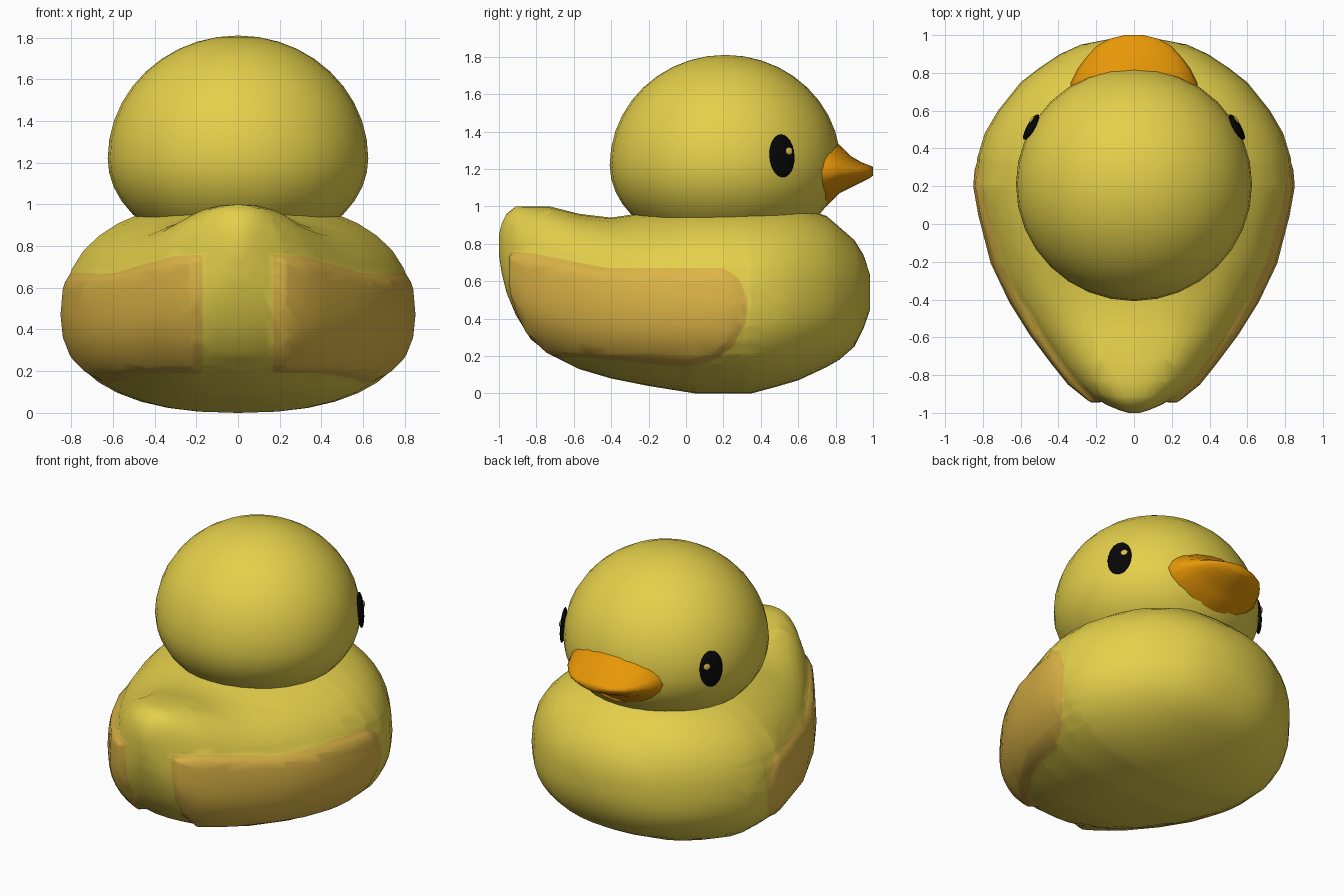
import bpy, bmesh, math
from mathutils import Vector
from mathutils.geometry import intersect_point_line

cube = bpy.data.objects.get("Cube")
if cube:
    bpy.data.objects.remove(cube, do_unlink=True)


def material(name, r, g, b):
    m = bpy.data.materials.new(name)
    m.use_nodes = True
    m.diffuse_color = (r, g, b, 1)
    bsdf = m.node_tree.nodes["Principled BSDF"]
    bsdf.inputs["Base Color"].default_value = (r, g, b, 1)
    bsdf.inputs["Roughness"].default_value = 0.6
    return m


YELLOW = material("duck yellow", .78, .63, .07)
TAN = material("wing tan", .72, .46, .062)
ORANGE = material("beak orange", .80, .31, .002)
BLACK = material("eye black", .002, .002, .002)
GLINT = material("eye glint", .75, .50, .08)


def finish(bm, name, *mats):
    """Turn a bmesh into a smooth shaded object."""
    bmesh.ops.recalc_face_normals(bm, faces=bm.faces)
    for f in bm.faces:
        f.smooth = True
    mesh = bpy.data.meshes.new(name)
    bm.to_mesh(mesh)
    bm.free()
    for m in mats:
        mesh.materials.append(m)
    obj = bpy.data.objects.new(name, mesh)
    bpy.context.collection.objects.link(obj)
    return obj


def loft(stations, power, sides):
    """Skin superellipse sections along y: (y, half width, bottom, middle, top)."""
    bm = bmesh.new()
    rings = []
    for y, w, low, mid, top in stations:
        ring = []
        for i in range(sides):
            a = math.tau * i / sides
            c, s = math.cos(a), math.sin(a)
            x = w * math.copysign(abs(c) ** (2 / power), c)
            h = (top - mid) if s > 0 else (mid - low)
            z = mid + h * math.copysign(abs(s) ** (2 / power), s)
            ring.append(bm.verts.new((x, y, z)))
        rings.append(ring)
    for a, b in zip(rings, rings[1:]):
        for i in range(sides):
            j = (i + 1) % sides
            bm.faces.new((a[i], a[j], b[j], b[i]))
    bm.faces.new(rings[0])
    bm.faces.new(rings[-1])
    bmesh.ops.recalc_face_normals(bm, faces=bm.faces)
    return bm


# Body with raised tail, tail end first
body = loft([
    (-1, .03, .74, .79, .85), (-.985, .08, .64, .77, .91),
    (-.96, .14, .54, .7, .96), (-.91, .23, .42, .62, 1),
    (-.83, .33, .29, .56, 1), (-.73, .41, .21, .52, 1),
    (-.57, .53, .13, .5, .96), (-.4, .64, .08, .48, .94),
    (-.2, .74, .04, .47, .97), (.05, .81, 0, .47, 1.01),
    (.2, .84, 0, .47, 1.02), (.35, .83, 0, .47, 1.02),
    (.48, .79, .035, .475, 1.01),
    (.6, .72, .07, .48, 1), (.75, .6, .14, .49, .95),
    (.82, .51, .18, .5, .89), (.9, .39, .25, .51, .82),
    (.95, .28, .35, .53, .74), (.985, .1, .45, .55, .63)], 2.35, 36)

# Wing outline seen from the side (y, z)
WING = [Vector((0, y, z)) for y, z in [
    (-1.1, .77), (-.82, .75), (-.42, .67), (.2, .67), (.28, .62), (.33, .5),
    (.32, .38), (.25, .25), (.13, .17), (0, .14), (-.5, .19), (-1.1, .2)]]
EDGES = list(zip(WING, WING[1:] + WING[:1]))
INNER, RIM = .17, .04


def in_wing(p):
    inside = False
    for a, b in EDGES:
        if (a.z > p.z) != (b.z > p.z):
            if p.y < a.y + (p.z - a.z) * (b.y - a.y) / (b.z - a.z):
                inside = not inside
    return inside and abs(p.x) > INNER


def wing_swell(p):
    """How far the wing stands out: nothing at its border, most at the rear."""
    flat = Vector((0, p.y, p.z))
    depth = abs(p.x) - INNER
    for a, b in EDGES:
        q, t = intersect_point_line(flat, a, b)
        q = a.lerp(b, min(max(t, 0), 1))
        depth = min(depth, (flat - q).length)
    rear = min(1, max(0, (.35 - p.y) / .9))
    return (.008 + .02 * rear) * min(1, depth / RIM)


def cut(point, normal):
    faces = [f for f in body.faces if f.calc_center_median().y < .4]
    geom = {e for f in faces for e in (*f.verts, *f.edges)}
    bmesh.ops.bisect_plane(body, geom=list(geom) + faces, dist=.002,
                           plane_co=point, plane_no=normal)


# Cut the wing borders and rims, colour the wings and swell them
for a, b in EDGES:
    n = (b - a).cross(Vector((1, 0, 0))).normalized()
    cut(a, n)
    cut(a + n * RIM, n)
for x in (INNER, INNER + RIM):
    cut((x, 0, 0), (1, 0, 0))
    cut((-x, 0, 0), (1, 0, 0))
for f in body.faces:
    f.material_index = int(in_wing(f.calc_center_median()))
body.normal_update()
moves = [(v, v.normal * wing_swell(v.co)) for v in body.verts if in_wing(v.co)]
for v, d in moves:
    v.co += d
finish(body, "body", YELLOW, TAN)


def ball(name, mat, radii, sides, rings):
    bm = bmesh.new()
    bmesh.ops.create_uvsphere(bm, u_segments=sides, v_segments=rings, radius=1)
    bmesh.ops.scale(bm, vec=radii, verts=bm.verts)
    return finish(bm, name, mat)


# Head, flatter below its widest line
HEAD = Vector((0, .21, 1.22))
head = ball("head", YELLOW, (.625, .618, .59), 32, 20)
for v in head.data.vertices:
    if v.co.z < 0:
        v.co.z *= .77
head.location = HEAD

# Beak, wide and flat towards the tip
beak = loft([
    (.62, .35, 1, 1.18, 1.4), (.75, .335, 1, 1.19, 1.38),
    (.82, .3, 1.07, 1.19, 1.33), (.88, .255, 1.1, 1.19, 1.27),
    (.94, .2, 1.13, 1.19, 1.235), (.98, .13, 1.15, 1.19, 1.22),
    (1, .05, 1.165, 1.19, 1.21)], 1.7, 20)
finish(beak, "beak", ORANGE)


def on_head(side, y, z, lift):
    """Point and outward direction on the head surface."""
    dy, dz = (y - HEAD.y) / .618, (z - HEAD.z) / .59
    dx = side * math.sqrt(1 - dy * dy - dz * dz)
    n = Vector((dx / .625, dy / .618, dz / .59)).normalized()
    return HEAD + Vector((dx * .625, dy * .618, dz * .59)) + n * lift, n


# Eyes and their glints
for side, label in ((1, "left"), (-1, "right")):
    for part, mat, y, z, size, lift in (
            ("eye", BLACK, .512, 1.27, (.02, .077, .115), .002),
            ("eye_glint", GLINT, .54, 1.293, (.007, .022, .02), .022)):
        o = ball(label + "_" + part, mat, size, 20, 12)
        o.location, n = on_head(side, y, z, lift)
        o.rotation_euler = n.to_track_quat("X", "Z").to_euler()
